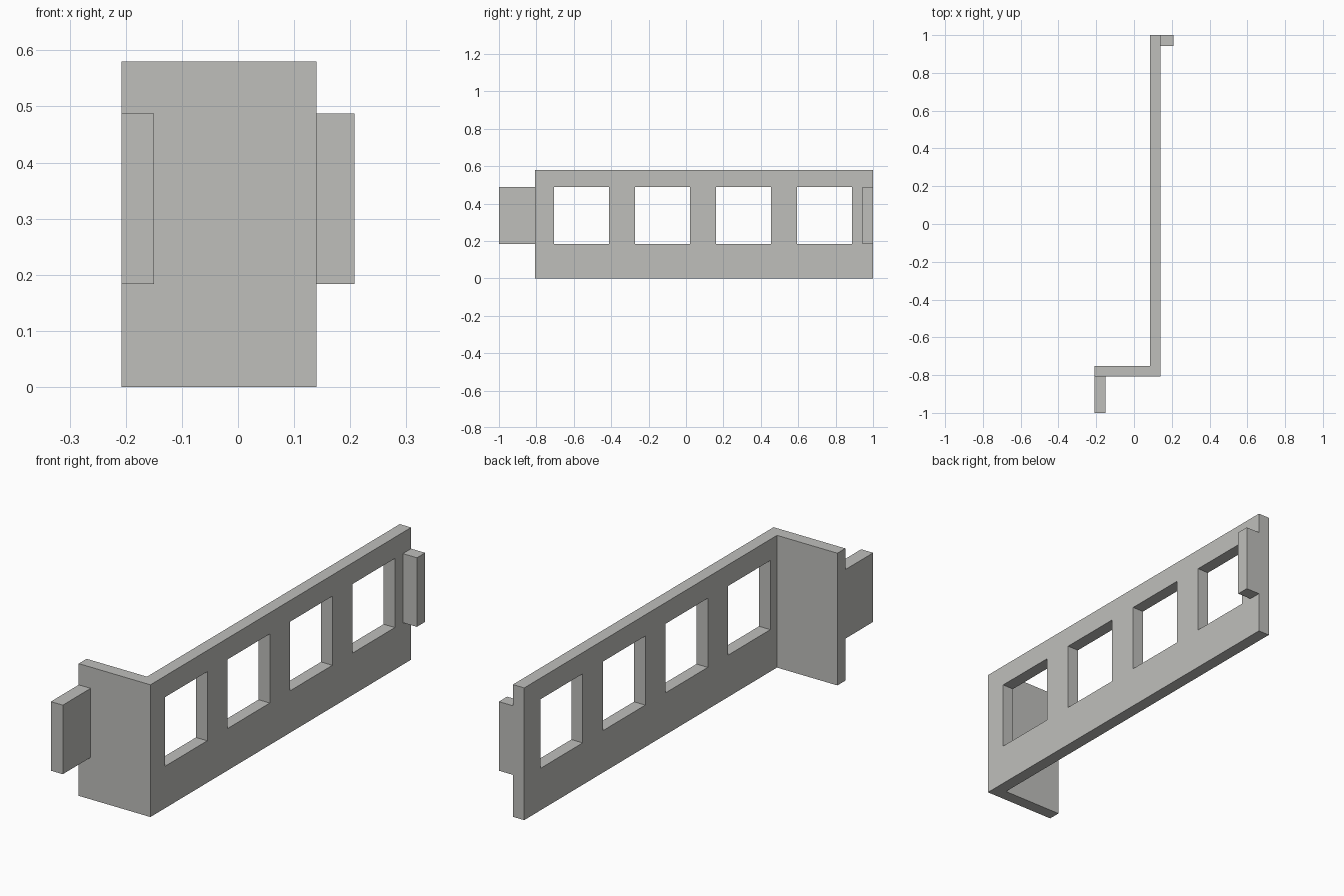
import bpy
import bmesh

if "Cube" in bpy.data.objects:
    bpy.data.objects.remove(bpy.data.objects["Cube"], do_unlink=True)

HEIGHT = 0.58
LEFT, RIGHT = -0.208, 0.208      # outer ends of the tabs
WALL_IN, WALL_OUT = 0.085, 0.14  # long wall thickness
FRONT, BACK = -0.807, 1.0        # bracket ends
FLANGE_BACK = -0.752
LOW, HIGH = 0.184, 0.487         # height range of tabs and windows

grey = bpy.data.materials.new("plain grey")
grey.use_nodes = True
colour = (0.52, 0.52, 0.5, 1)
grey.diffuse_color = colour
grey.node_tree.nodes["Principled BSDF"].inputs["Base Color"].default_value = colour


def prism(name, outline, z0, z1):
    """Extrude a plan outline between two heights."""
    bm = bmesh.new()
    base = bm.faces.new([bm.verts.new((x, y, z0)) for x, y in outline])
    top = bmesh.ops.extrude_face_region(bm, geom=[base], use_keep_orig=True)
    for v in top["geom"]:
        if isinstance(v, bmesh.types.BMVert):
            v.co.z = z1
    bmesh.ops.recalc_face_normals(bm, faces=bm.faces)
    mesh = bpy.data.meshes.new(name)
    bm.to_mesh(mesh)
    bm.free()
    mesh.materials.append(grey)
    obj = bpy.data.objects.new(name, mesh)
    bpy.context.collection.objects.link(obj)
    return obj


def block(name, x0, x1, y0, y1, z0=LOW, z1=HIGH):
    return prism(name, [(x0, y0), (x1, y0), (x1, y1), (x0, y1)], z0, z1)


# Long wall and front flange as one L-shaped bracket
bracket = prism("bracket_wall", [
    (LEFT, FRONT), (WALL_OUT, FRONT), (WALL_OUT, BACK),
    (WALL_IN, BACK), (WALL_IN, FLANGE_BACK), (LEFT, FLANGE_BACK)], 0, HEIGHT)

# Four evenly spaced windows cut through the long wall
cutters = []
for i in range(4):
    y = -0.706 + i * 0.4335
    cutter = block(f"window_cutter_{i + 1}", WALL_IN - 0.05, WALL_OUT + 0.05, y, y + 0.293)
    cutter.hide_render = True
    cutters.append(cutter)
    cut = bracket.modifiers.new(f"window_{i + 1}", 'BOOLEAN')
    cut.operation = 'DIFFERENCE'
    cut.solver = 'EXACT'
    cut.object = cutter

# Bake the cuts and drop the cutters
graph = bpy.context.evaluated_depsgraph_get()
cut_mesh = bpy.data.meshes.new_from_object(bracket.evaluated_get(graph))
bracket.modifiers.clear()
bracket.data = cut_mesh
for cutter in cutters:
    bpy.data.objects.remove(cutter, do_unlink=True)

# Mounting tabs at both ends
block("front_tab", LEFT, -0.15, -1.0, FRONT)
block("back_tab", WALL_OUT, RIGHT, 0.943, BACK)
